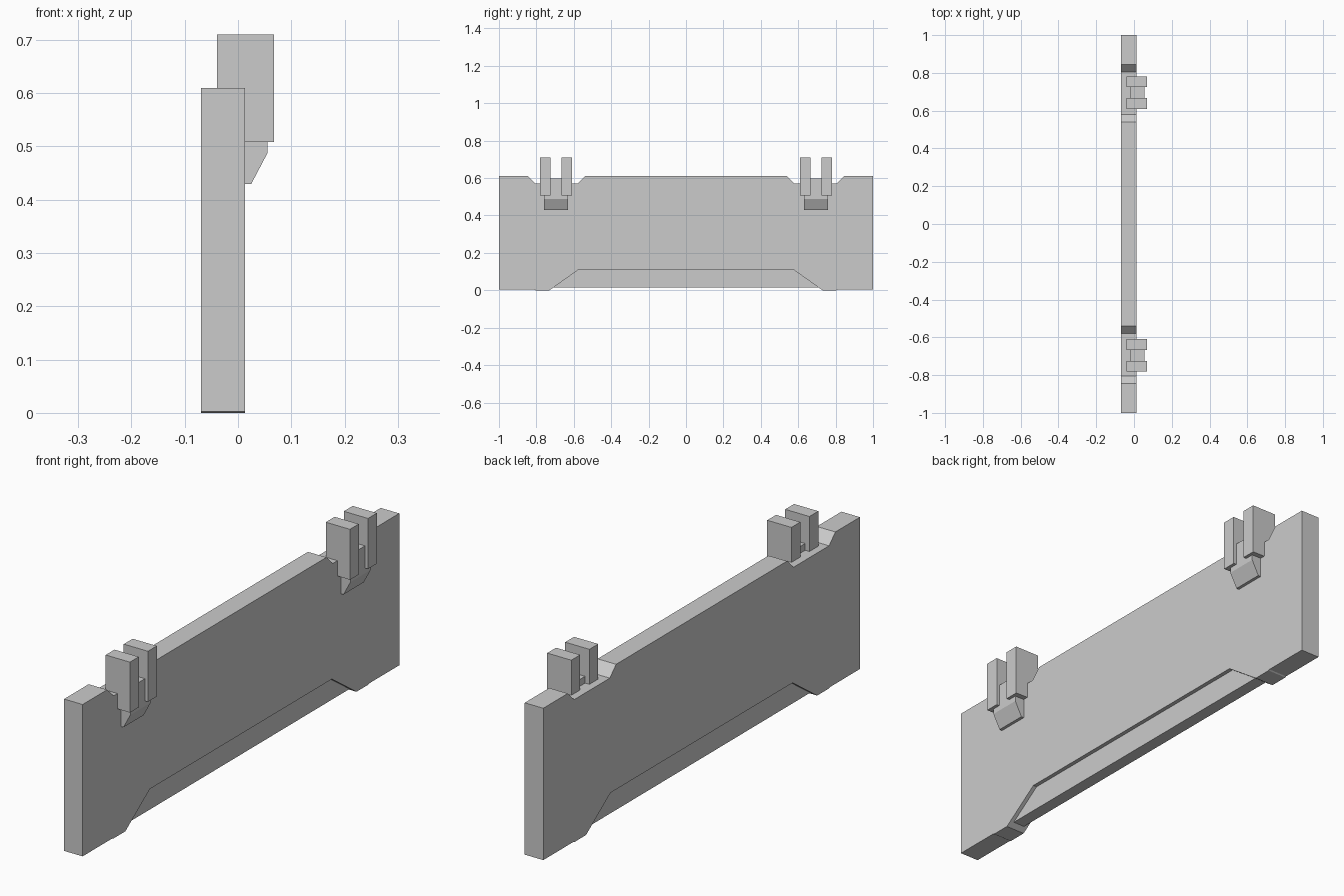
import bpy, bmesh

if "Cube" in bpy.data.objects:
    bpy.data.objects.remove(bpy.data.objects["Cube"])


def prism(name, profile, axis, lo, hi):
    """Extrude a 2D profile: axis 'x' takes (y, z) points, axis 'y' takes (x, z) points."""
    def place(p, t):
        return (t, p[0], p[1]) if axis == 'x' else (p[0], t, p[1])
    bm = bmesh.new()
    a = [bm.verts.new(place(p, lo)) for p in profile]
    b = [bm.verts.new(place(p, hi)) for p in profile]
    bm.faces.new(a)
    bm.faces.new(b[::-1])
    n = len(profile)
    for i in range(n):
        j = (i + 1) % n
        bm.faces.new((a[i], b[i], b[j], a[j]))
    bmesh.ops.recalc_face_normals(bm, faces=bm.faces)
    mesh = bpy.data.meshes.new(name)
    bm.to_mesh(mesh)
    bm.free()
    ob = bpy.data.objects.new(name, mesh)
    bpy.context.collection.objects.link(ob)
    return ob


# Main panel: half outline mirrored about y = 0, notched on top and cut out below
half = [(0.575, 0.11), (0.73, 0), (0.805, 0), (0.81, 0.003), (1, 0.003), (1, 0.61),
        (0.845, 0.61), (0.805, 0.57), (0.58, 0.57), (0.54, 0.61)]
outline = half + [(-y, z) for y, z in reversed(half)]
prism("panel", outline, 'x', -0.069, 0.013)

# Thinner web filling the lower cutout
web = [(-0.71, 0.015), (0.71, 0.015), (0.575, 0.11), (-0.575, 0.11)]
prism("lower_web", web, 'x', -0.053, -0.003)

# Clips: two prongs joined by a saddle with a chamfered foot
prong = [(-0.039, 0.51), (0.068, 0.508), (0.068, 0.71), (-0.039, 0.71)]
saddle = [(-0.02, 0.597), (0.055, 0.597), (0.055, 0.487), (0.025, 0.43),
          (0.01, 0.43), (0.01, 0.56), (-0.02, 0.56)]
for side, c in (("left", -0.695), ("right", 0.695)):
    prism(f"{side}_clip_saddle", saddle, 'y', c - 0.064, c + 0.064)
    for k, d in (("outer", -0.057), ("inner", 0.057)):
        prism(f"{side}_clip_prong_{k}", prong, 'y', c + d - 0.028, c + d + 0.028)
